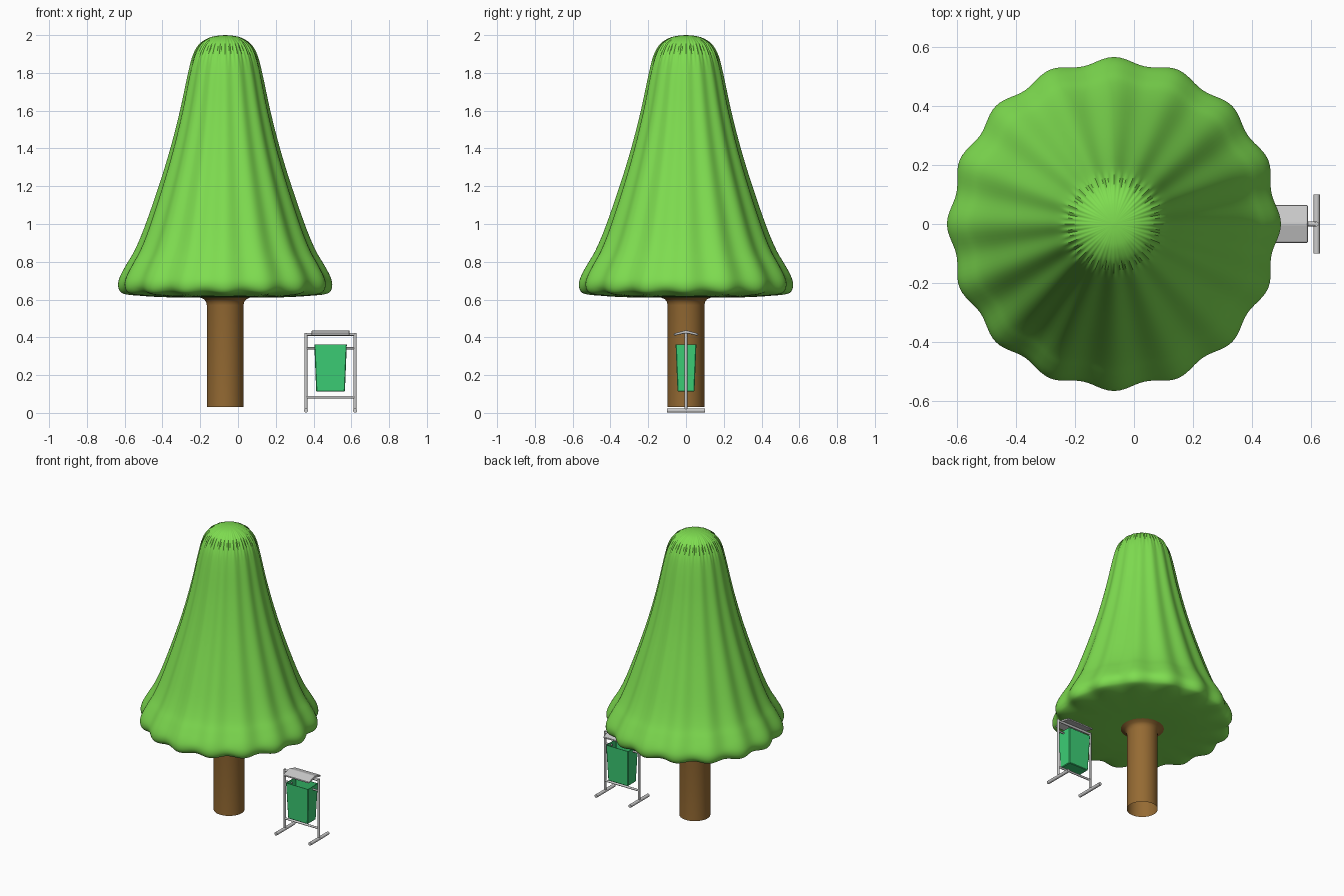
import bpy, bmesh, math
from mathutils import Vector
from math import cos, sin, pi

if "Cube" in bpy.data.objects:
    bpy.data.objects.remove(bpy.data.objects["Cube"])

TREE_X = -0.068
BIN_X = 0.49


def material(name, rgb):
    m = bpy.data.materials.new(name)
    m.diffuse_color = (*rgb, 1)
    m.use_nodes = True
    m.node_tree.nodes["Principled BSDF"].inputs["Base Color"].default_value = m.diffuse_color
    return m


def finish(name, bm, mat=None, smooth=None):
    bmesh.ops.recalc_face_normals(bm, faces=bm.faces)
    me = bpy.data.meshes.new(name)
    bm.to_mesh(me)
    bm.free()
    ob = bpy.data.objects.new(name, me)
    bpy.context.collection.objects.link(ob)
    if mat:
        me.materials.append(mat)
    if smooth:
        bpy.ops.object.select_all(action='DESELECT')
        ob.select_set(True)
        bpy.context.view_layer.objects.active = ob
        bpy.ops.object.shade_smooth_by_angle(angle=math.radians(smooth))
    return ob


def smooth_profile(pts, n=4):
    """Catmull-Rom curve through (radius, height) points."""
    p = [Vector(q) for q in [pts[0], *pts, pts[-1]]]
    out = []
    for a, b, c, d in zip(p, p[1:], p[2:], p[3:]):
        for i in range(n):
            t = i / n
            out.append(0.5 * (2 * b + (c - a) * t + (2 * a - 5 * b + 4 * c - d) * t**2
                              + (3 * b - a - 3 * c + d) * t**3))
    return out + [p[-1]]


def lathe(name, profile, segs, mat, ripple=lambda a, r, z: (r, z)):
    bm = bmesh.new()
    rings = []
    for r, z in profile:
        if r < 1e-5:
            rings.append([bm.verts.new((TREE_X, 0, z))] * segs)
            continue
        ring = []
        for i in range(segs):
            a = 2 * pi * i / segs
            rr, zz = ripple(a, r, z)
            ring.append(bm.verts.new((TREE_X + rr * cos(a), rr * sin(a), zz)))
        rings.append(ring)
    for lo, hi in zip(rings, rings[1:]):
        for i in range(segs):
            j = (i + 1) % segs
            bm.faces.new(dict.fromkeys((lo[i], lo[j], hi[j], hi[i])))
    return finish(name, bm, mat, 50)


def tube(name, a, b, r):
    a, b = Vector(a), Vector(b)
    bm = bmesh.new()
    bmesh.ops.create_cone(bm, cap_ends=True, segments=16, radius1=r, radius2=r,
                          depth=(b - a).length)
    ob = finish(name, bm, None, 40)
    ob.location = (a + b) / 2
    ob.rotation_euler = (b - a).to_track_quat('Z', 'Y').to_euler()
    return ob


green = material("foliage_green", (0.21, 0.72, 0.08))
brown = material("bark_brown", (0.30, 0.145, 0.033))
bin_green = material("bin_green", (0.045, 0.62, 0.18))


# Foliage: pleated bell, 16 lobes at the hem and fine pleats near the tip
def pleats(a, r, z):
    hem = max(0, min(1, (r - 0.14) / 0.40))
    low = max(0, min(1, (r - 0.45) / 0.1)) * max(0, min(1, (0.75 - z) / 0.1))
    tip = math.exp(-((z - 1.93) / 0.07) ** 2) * 0.003
    wave = cos(16 * a)
    return r + (0.002 + 0.009 * hem) * wave * min(1, r / 0.14) + tip * cos(48 * a) * min(1, r / 0.1), \
        z - 0.006 * low * wave


foliage = [(0.13, 0.612), (0.30, 0.612), (0.44, 0.620), (0.52, 0.633), (0.548, 0.652),
           (0.556, 0.685), (0.545, 0.725), (0.51, 0.79), (0.47, 0.86), (0.42, 0.98),
           (0.345, 1.20), (0.285, 1.40), (0.235, 1.60), (0.193, 1.80), (0.168, 1.89),
           (0.135, 1.95), (0.09, 1.983), (0.045, 1.996), (0, 2.0)]
lathe("foliage", smooth_profile(foliage), 192, green, pleats)

# Trunk: open tube flaring into the foliage
lathe("trunk", [(0.097, 0.03), (0.097, 0.57), (0.101, 0.588), (0.112, 0.602), (0.14, 0.614)],
      48, brown)

# Bin frame: posts, feet and pivots on both sides, joined by two rails
for side, s in (("left", -1), ("right", 1)):
    x = BIN_X + s * 0.13
    tube(side + "_post", (x, 0, 0.012), (x, 0, 0.424), 0.008)
    tube(side + "_foot", (x, -0.1, 0.012), (x, 0.1, 0.012), 0.011)
    tube(side + "_pivot", (x, 0, 0.342), (BIN_X + s * 0.075, 0, 0.342), 0.006)
tube("top_rail", (BIN_X - 0.13, 0, 0.416), (BIN_X + 0.13, 0, 0.416), 0.008)
tube("lower_rail", (BIN_X - 0.13, 0, 0.083), (BIN_X + 0.13, 0, 0.083), 0.007)

# Bin bucket: tapered box open at the top
bm = bmesh.new()
bmesh.ops.create_cube(bm, size=2)
bmesh.ops.delete(bm, geom=[f for f in bm.faces if f.normal.z > 0.9], context='FACES_ONLY')
for v in bm.verts:
    top = v.co.z > 0
    v.co.x = BIN_X + v.co.x * (0.086 if top else 0.076)
    v.co.y *= 0.055 if top else 0.045
    v.co.z = 0.361 if top else 0.113
bmesh.ops.bevel(bm, geom=[e for e in bm.edges if not e.is_boundary], offset=0.004,
                segments=1, affect='EDGES')
bucket = finish("bin_bucket", bm, bin_green)
wall = bucket.modifiers.new("wall", 'SOLIDIFY')
wall.thickness = 0.004

# Bin lid: shallow gabled plate over the top rail
bm = bmesh.new()
section = [(-0.065, 0.408), (0, 0.422), (0.065, 0.408), (0.065, 0.420), (0, 0.438), (-0.065, 0.420)]
face = bm.faces.new([bm.verts.new((BIN_X - 0.1, y, z)) for y, z in section])
ext = bmesh.ops.extrude_face_region(bm, geom=[face])
bmesh.ops.translate(bm, vec=(0.2, 0, 0),
                    verts=[g for g in ext["geom"] if isinstance(g, bmesh.types.BMVert)])
lid = finish("bin_lid", bm)
bev = lid.modifiers.new("soft_edges", 'BEVEL')
bev.width, bev.segments = 0.005, 2
